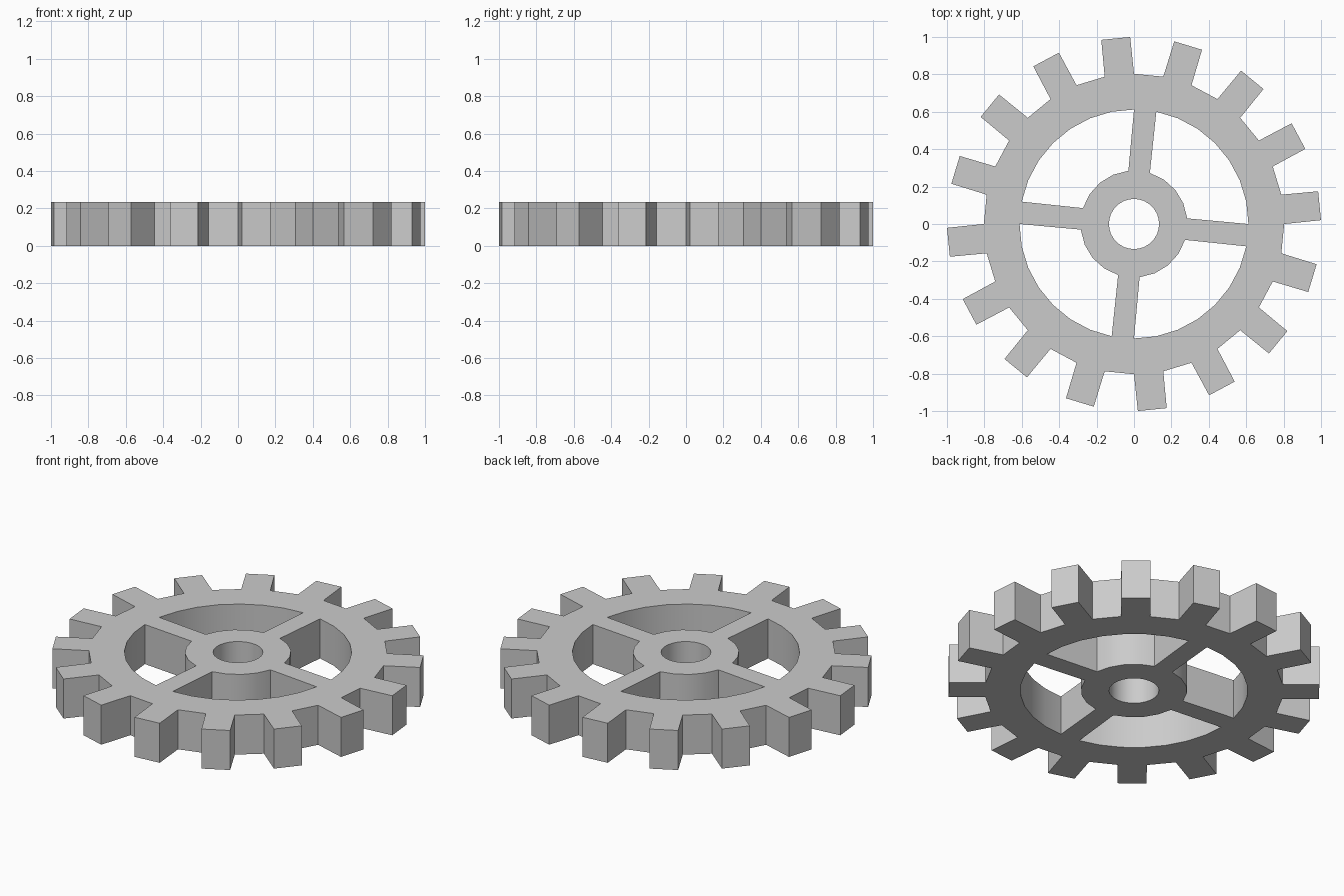
import bpy, bmesh
from math import radians, cos, sin

if "Cube" in bpy.data.objects:
    bpy.data.objects.remove(bpy.data.objects["Cube"])

HEIGHT = 0.235
TEETH = 16
TIP_R, ROOT_R = 1.0, 0.803
RIM_R, HUB_R, BORE_R = 0.612, 0.286, 0.134
STEP = 360 / TEETH


def polar(r, deg):
    return (r * cos(radians(deg)), r * sin(radians(deg)))


# Toothed outline: each tooth has two root and two tip corners
outline = []
for i in range(TEETH):
    c = (i + 0.25) * STEP
    for r, off in ((ROOT_R, -5.625), (TIP_R, -4.45), (TIP_R, 4.45), (ROOT_R, 5.625)):
        outline.append(polar(r, c + off))

# Four windows between the spokes: rim arc out, hub arc back
windows = []
for q in range(4):
    rim = [polar(RIM_R, q * 90 + k * 11.25) for k in range(8)]
    hub = [polar(HUB_R, q * 90 + 72.75 - k * 16.69) for k in range(5)]
    windows.append(rim + hub)

# Axle bore
bore = [polar(BORE_R, k * 11.25) for k in range(32)]

# Fill the flat profile with its holes, then extrude it to full height
bm = bmesh.new()
for loop in [outline, *windows, bore]:
    vs = [bm.verts.new((x, y, 0)) for x, y in loop]
    for a, b in zip(vs, vs[1:] + vs[:1]):
        bm.edges.new((a, b))
bmesh.ops.triangle_fill(bm, edges=bm.edges[:], use_beauty=True, normal=(0, 0, 1))
ext = bmesh.ops.extrude_face_region(bm, geom=bm.faces[:], use_keep_orig=True)
top = [g for g in ext["geom"] if isinstance(g, bmesh.types.BMVert)]
bmesh.ops.translate(bm, verts=top, vec=(0, 0, HEIGHT))
bmesh.ops.recalc_face_normals(bm, faces=bm.faces[:])

mesh = bpy.data.meshes.new("gear_wheel")
bm.to_mesh(mesh)
bm.free()
gear = bpy.data.objects.new("gear_wheel", mesh)
bpy.context.collection.objects.link(gear)

# Smooth the round walls, keep the tooth and spoke edges sharp
bpy.context.view_layer.objects.active = gear
gear.select_set(True)
bpy.ops.object.shade_smooth_by_angle(angle=radians(20))
